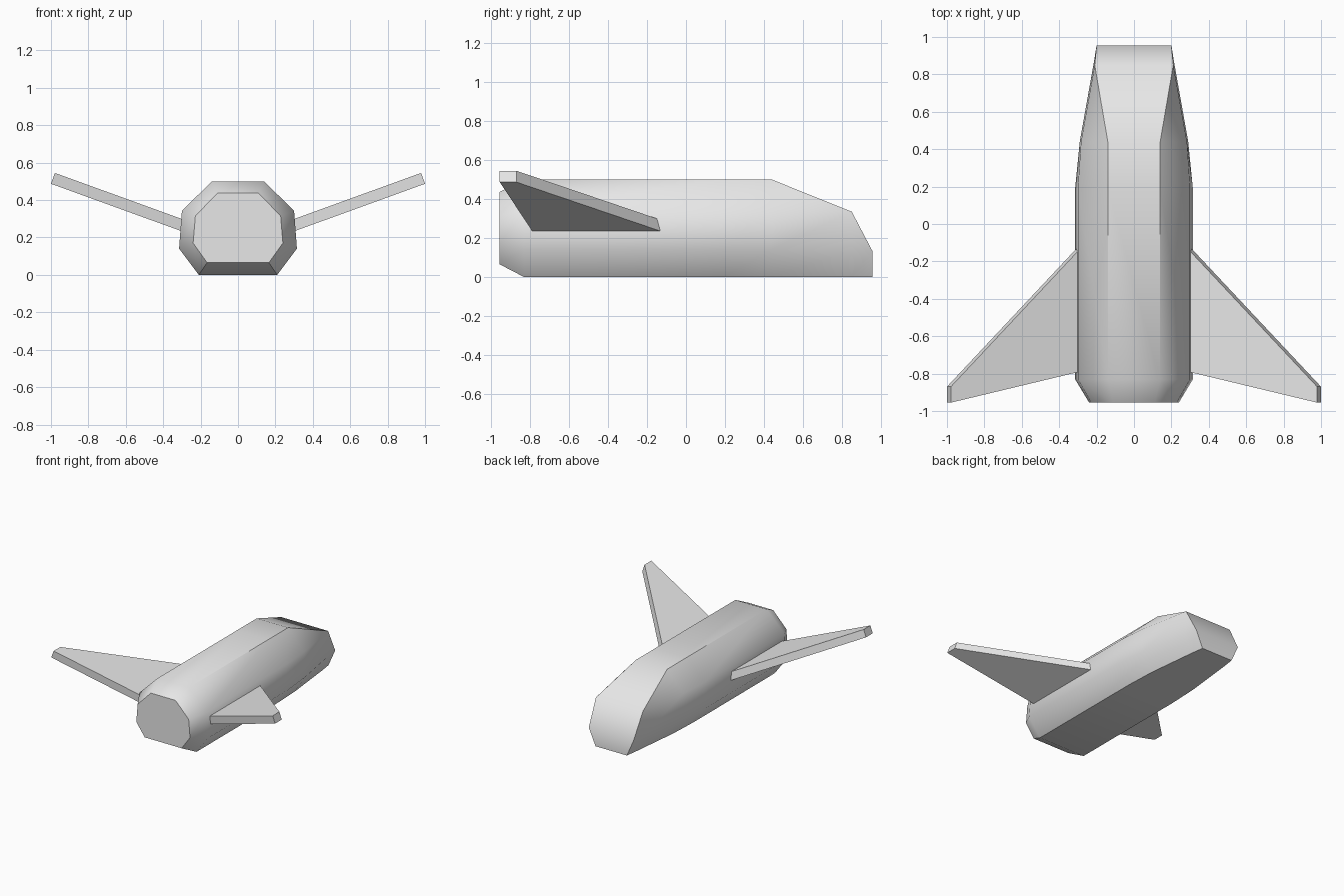
import bpy
import bmesh
import math

cube = bpy.data.objects.get("Cube")
if cube:
    bpy.data.objects.remove(cube, do_unlink=True)

grey = bpy.data.materials.new("light_grey")
grey.use_nodes = True
grey.diffuse_color = (0.8, 0.8, 0.8, 1)
grey.node_tree.nodes["Principled BSDF"].inputs["Base Color"].default_value = (0.8, 0.8, 0.8, 1)


def loft(name, rings):
    """Skin a list of closed rings, cap both ends and merge collapsed corners."""
    bm = bmesh.new()
    loops = [[bm.verts.new(p) for p in ring] for ring in rings]
    n = len(loops[0])
    for a, b in zip(loops, loops[1:]):
        for i in range(n):
            j = (i + 1) % n
            bm.faces.new((a[i], a[j], b[j], b[i]))
    bm.faces.new(loops[0])
    bm.faces.new(loops[-1])
    bmesh.ops.remove_doubles(bm, verts=bm.verts, dist=0.0005)
    bmesh.ops.recalc_face_normals(bm, faces=bm.faces)
    mesh = bpy.data.meshes.new(name)
    bm.to_mesh(mesh)
    bm.free()
    mesh.materials.append(grey)
    obj = bpy.data.objects.new(name, mesh)
    bpy.context.collection.objects.link(obj)
    return obj


def section(y, half):
    """Mirror the +x half of a hull section into a full ring."""
    return [(x, y, z) for x, z in half] + [(-x, y, z) for x, z in reversed(half)]


# Hull: each half section runs bottom, side, shoulder, top
full = [(0.21, 0), (0.315, 0.14), (0.3, 0.342), (0.14, 0.5)]
hull = loft("hull", [
    section(-0.955, [(0.165, 0.065), (0.24, 0.17), (0.228, 0.315), (0.11, 0.437)]),
    section(-0.83, full),
    section(0.19, full),
    section(0.44, [(0.2, 0), (0.29, 0.14), (0.283, 0.342), (0.14, 0.5)]),
    section(0.85, [(0.155, 0), (0.217, 0.137), (0.21, 0.335), (0.21, 0.335)]),
    section(0.955, [(0.14, 0), (0.2, 0.135), (0.2, 0.135), (0.2, 0.135)]),
])
bpy.context.view_layer.objects.active = hull
hull.select_set(True)
bpy.ops.object.shade_smooth_by_angle(angle=math.radians(43))
hull.select_set(False)

# Swept wings, angled upward, with roots buried in the hull
for side, name in ((1, "left_wing"), (-1, "right_wing")):
    lower = [(0.25, -0.07, 0.215), (1.0, -0.87, 0.487),
             (1.0, -0.955, 0.487), (0.25, -0.775, 0.215)]
    upper = [(x - 0.021, y, z + 0.058) for x, y, z in lower]
    loft(name, [[(side * x, y, z) for x, y, z in ring] for ring in (lower, upper)])
